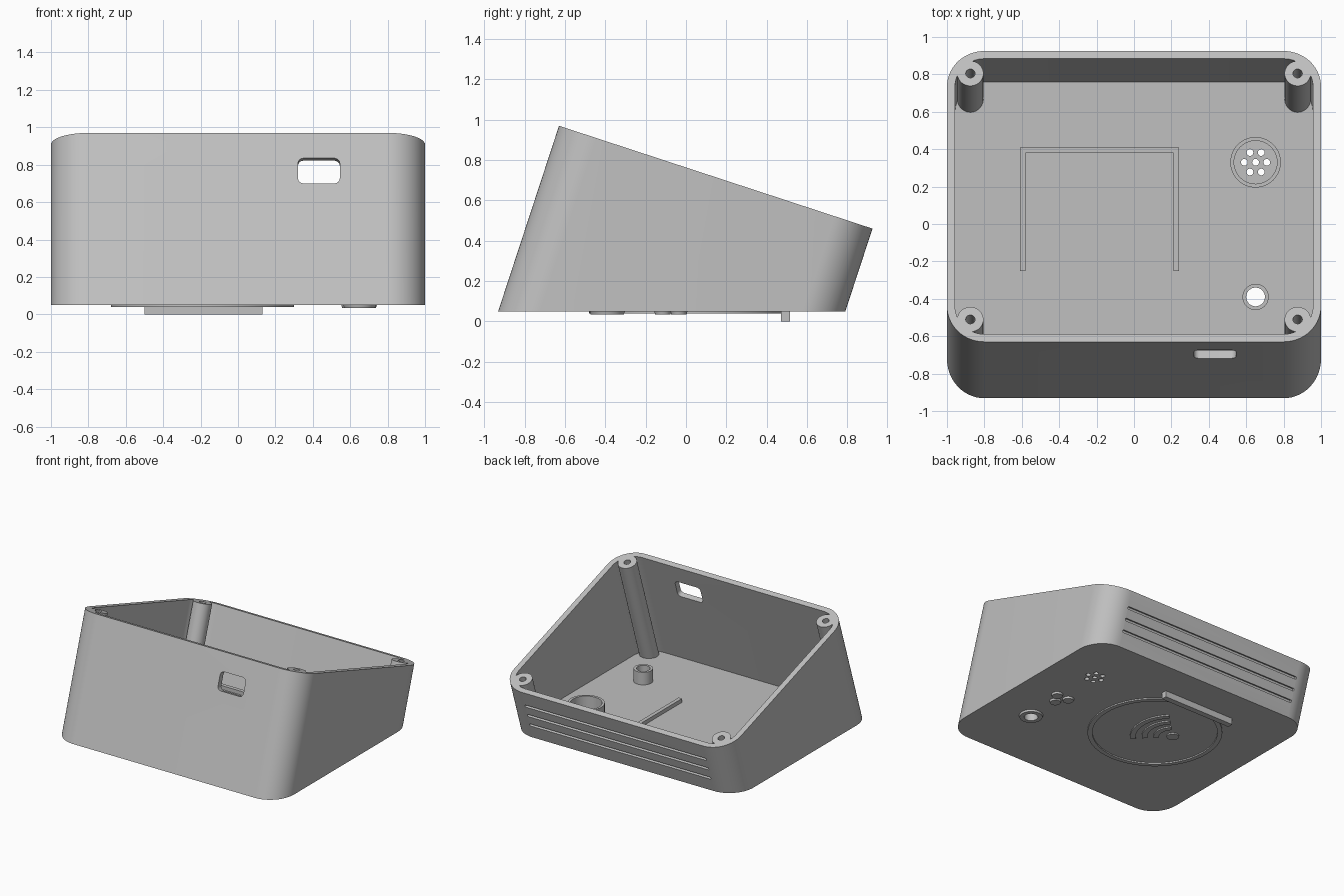
import bpy, bmesh
from math import sin, cos, pi, radians
from mathutils import Matrix

cube = bpy.data.objects.get("Cube")
if cube:
    bpy.data.objects.remove(cube, do_unlink=True)

grey = bpy.data.materials.new("light_grey_plastic")
grey.use_nodes = True
grey.diffuse_color = (0.53, 0.53, 0.53, 1)
grey.node_tree.nodes["Principled BSDF"].inputs["Base Color"].default_value = (0.53, 0.53, 0.53, 1)

# Key sizes
UNDER, FLOOR = 0.05, 0.09          # outside and inside of the floor
HALF_D, WALL, RADIUS = 0.818, 0.043, 0.2
TILT = Matrix.Translation((0, 0.1475, 0.715)) @ Matrix.Rotation(radians(-18.16), 4, 'X')
WALL_PLANE = TILT @ Matrix.Rotation(pi / 2, 4, 'X')   # drawing plane of front and back walls


def arc(cx, cy, r, a0, a1, n):
    return [(cx + r * cos(a0 + (a1 - a0) * i / n), cy + r * sin(a0 + (a1 - a0) * i / n))
            for i in range(n + 1)]


def circle(cx, cy, r, n=48):
    return arc(cx, cy, r, 0, 2 * pi, n)[:-1]


def rounded(hx, hy, r, n=14, cx=0, cy=0):
    pts = []
    for k, (sx, sy) in enumerate([(1, 1), (-1, 1), (-1, -1), (1, -1)]):
        pts += arc(cx + sx * (hx - r), cy + sy * (hy - r), r, k * pi / 2, (k + 1) * pi / 2, n)
    return pts


def rect(x0, x1, y0, y1):
    return [(x0, y0), (x1, y0), (x1, y1), (x0, y1)]


def prism(name, pts, z0, z1, matrix=Matrix(), cut_z=None, low_scale=1.0):
    """Extrude an outline; optionally slice it level at cut_z or taper its low end."""
    mx = sum(p[0] for p in pts) / len(pts)
    my = sum(p[1] for p in pts) / len(pts)
    bm = bmesh.new()
    low = [bm.verts.new((mx + (x - mx) * low_scale, my + (y - my) * low_scale, z0)) for x, y in pts]
    high = [bm.verts.new((x, y, z1)) for x, y in pts]
    bm.faces.new(low[::-1])
    bm.faces.new(high)
    for i in range(len(pts)):
        j = (i + 1) % len(pts)
        bm.faces.new((low[i], low[j], high[j], high[i]))
    bm.transform(matrix)
    if cut_z is not None:
        bmesh.ops.bisect_plane(bm, geom=bm.verts[:] + bm.edges[:] + bm.faces[:],
                               plane_co=(0, 0, cut_z), plane_no=(0, 0, 1), clear_inner=True)
        bmesh.ops.holes_fill(bm, edges=[e for e in bm.edges if e.is_boundary])
    bmesh.ops.recalc_face_normals(bm, faces=bm.faces)
    mesh = bpy.data.meshes.new(name)
    bm.to_mesh(mesh)
    bm.free()
    mesh.materials.append(grey)
    obj = bpy.data.objects.new(name, mesh)
    bpy.context.collection.objects.link(obj)
    return obj


def subtract(target, cutters):
    for cutter in cutters:
        mod = target.modifiers.new("cut", 'BOOLEAN')
        mod.operation, mod.solver, mod.object = 'DIFFERENCE', 'EXACT', cutter
        bpy.context.view_layer.objects.active = target
        bpy.ops.object.modifier_apply(modifier=mod.name)
        bpy.data.objects.remove(cutter, do_unlink=True)
    return target


def tube(name, cx, cy, ro, ri, z0, z1, low_scale=1.0):
    return subtract(prism(name, circle(cx, cy, ro, 64), z0, z1, low_scale=low_scale),
                    [prism("bore", circle(cx, cy, ri, 64), z0 - 0.1, z1 + 0.1)])


# Cavity, with the posts and floor ribs left standing in it
cavity = prism("cavity", rounded(1 - WALL, HALF_D - WALL, RADIUS - WALL), -1.5, 0.1, TILT, FLOOR)
corners = [(sx * 0.875, sy * 0.692) for sx in (-1, 1) for sy in (-1, 1)]
kept = [prism("post", circle(x, y, 0.07), -1.5, 0.2, TILT, 0.0) for x, y in corners]
kept += [
    tube("buzzer_cup", 0.65, 0.33, 0.135, 0.115, 0.0, 0.19),
    tube("sensor_sleeve", 0.65, -0.39, 0.07, 0.05, 0.0, 0.19),
    prism("bracket", [(-0.61, -0.25), (-0.58, -0.25), (-0.58, 0.38), (0.21, 0.38),
                      (0.21, -0.25), (0.24, -0.25), (0.24, 0.41), (-0.61, 0.41)], 0.0, 0.12),
]
subtract(cavity, kept)

# Tilted case, sliced level at the bottom
case = prism("case_body", rounded(1, HALF_D, RADIUS), -1.5, 0, TILT, UNDER)
cuts = [cavity]
cuts += [prism("pilot_hole", circle(x, y, 0.025, 24), -0.2, 0.1, TILT) for x, y in corners]
cuts.append(prism("port", rounded(0.112, 0.071, 0.03, 6, 0.4325, -0.213), 0.7, 0.9, WALL_PLANE))
cuts += [prism("groove", rounded(0.8, 0.01, 0.009, 4, 0, -d), -0.9, -HALF_D + 0.02, WALL_PLANE)
         for d in (0.13, 0.22, 0.31)]
cuts.append(prism("sensor_hole", circle(0.65, -0.39, 0.05, 64), -0.1, 0.15))
vents = [(0.65, 0.33)] + [(0.65 + 0.06 * cos(k * pi / 3), 0.33 + 0.06 * sin(k * pi / 3))
                          for k in range(6)]
cuts += [prism("vent", circle(x, y, 0.018, 20), -0.1, 0.15) for x, y in vents]
subtract(case, cuts)

# Raised details on the underside
top = UNDER + 0.01
tube("sensor_rim", 0.65, -0.39, 0.09, 0.05, 0.035, top, 0.92)
tube("reader_ring", -0.19, 0.01, 0.49, 0.455, 0.04, top)
prism("reader_ledge", rect(-0.5, 0.13, 0.47, 0.515), 0, top)
for i, (x, y) in enumerate([(0.70, -0.035), (0.595, -0.035), (0.65, -0.115)]):
    prism(f"indicator_dot_{i + 1}", circle(x, y, 0.045), 0.035, top, low_scale=0.85)

# Wave symbol: a dot and three arcs
wx, wy = -0.33, 0.045
prism("wave_dot", circle(wx, wy, 0.045), 0.04, top)
for i, r in enumerate((0.14, 0.225, 0.31)):
    band = arc(wx, wy, r, -pi / 4, pi / 4, 24) + arc(wx, wy, r - 0.04, pi / 4, -pi / 4, 24)
    prism(f"wave_arc_{i + 1}", band, 0.04, top)

# Smooth curved walls, keep edges crisp
bpy.ops.object.select_all(action='DESELECT')
for obj in bpy.context.collection.objects:
    if obj.type == 'MESH' and grey.name in obj.data.materials:
        obj.select_set(True)
        bpy.context.view_layer.objects.active = obj
bpy.ops.object.shade_smooth_by_angle(angle=radians(25))
